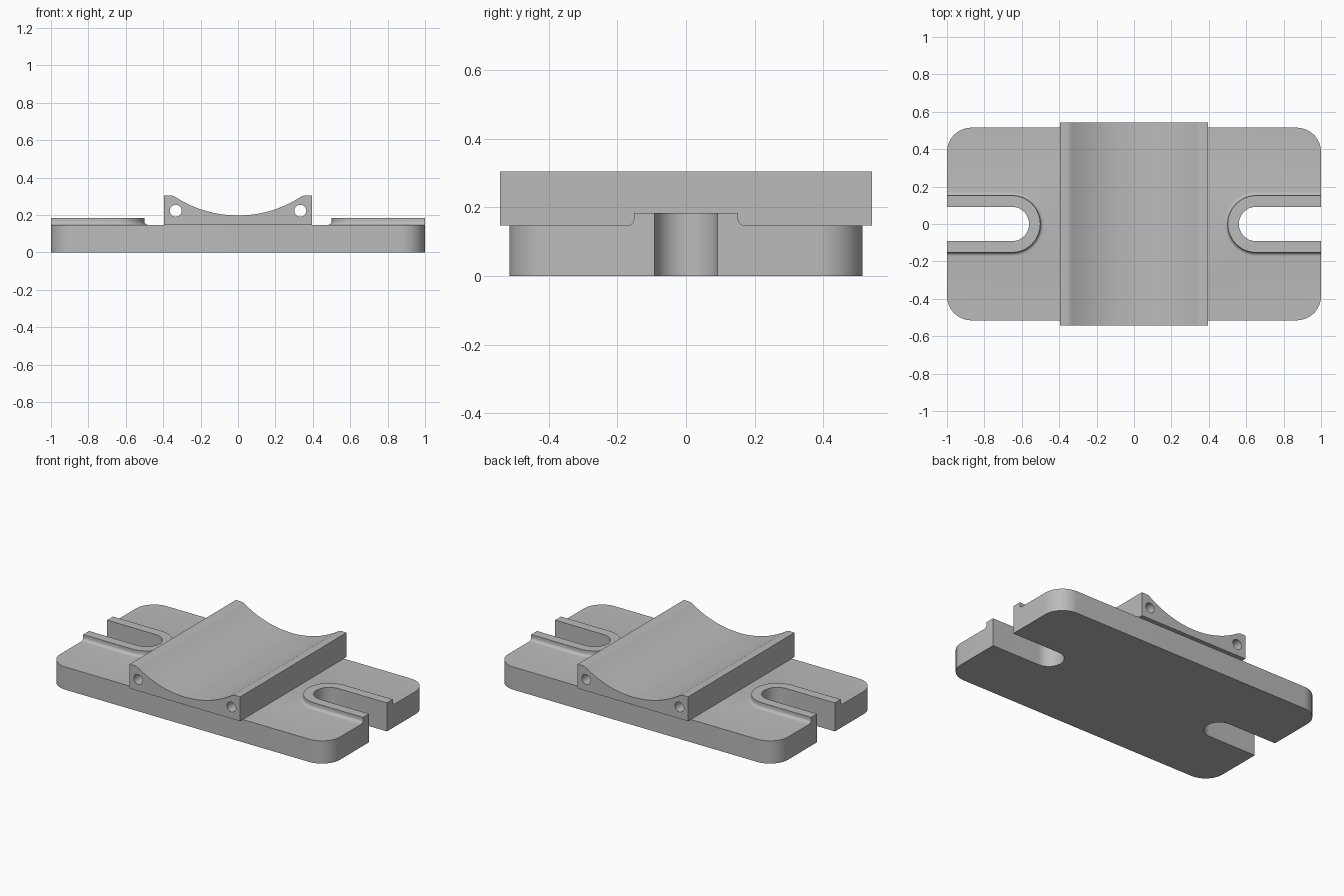
import bpy, bmesh
from math import sin, cos, pi, sqrt

if "Cube" in bpy.data.objects:
    bpy.data.objects.remove(bpy.data.objects["Cube"])

metal = bpy.data.materials.new("plain grey metal")
metal.use_nodes = True
GREY = (0.5, 0.5, 0.5, 1)
metal.diffuse_color = GREY
metal.node_tree.nodes["Principled BSDF"].inputs["Base Color"].default_value = GREY


def arc(cx, cy, r, start, end, n):
    """Points on a circular arc, angles in multiples of pi."""
    angles = [pi * (start + (end - start) * i / n) for i in range(n + 1)]
    return [(cx + r * cos(a), cy + r * sin(a)) for a in angles]


def finish(bm, name):
    bmesh.ops.recalc_face_normals(bm, faces=bm.faces)
    mesh = bpy.data.meshes.new(name)
    bm.to_mesh(mesh)
    bm.free()
    mesh.materials.append(metal)
    obj = bpy.data.objects.new(name, mesh)
    bpy.context.collection.objects.link(obj)
    bpy.ops.object.select_all(action='DESELECT')
    obj.select_set(True)
    bpy.context.view_layer.objects.active = obj
    bpy.ops.object.shade_smooth_by_angle(angle=pi / 6)
    return obj


# Slotted base plate: one quarter, mirrored in x and y
BASE_Y, BASE_TOP, RIM_TOP = 0.515, 0.147, 0.184
SLOT_X, SLOT_R, RIM_R, FILLET = 0.653, 0.092, 0.152, 0.02
CORNER = 0.13

bm = bmesh.new()


def verts(points, z):
    return [bm.verts.new((x, y, z)) for x, y in points]


# Slot wall, raised rim and the fillet at the rim's foot, as (radius, z)
section = [(SLOT_R, 0), (SLOT_R, RIM_TOP), (RIM_R, RIM_TOP)]
section += arc(RIM_R + FILLET, BASE_TOP + FILLET, FILLET, 1, 1.5, 6)
rings = [verts(arc(SLOT_X, 0, r, 1, 0.5, 16) + [(1, r)], z) for r, z in section]
for a, b in zip(rings, rings[1:]):
    for i in range(len(a) - 1):
        bm.faces.new((a[i], a[i + 1], b[i + 1], b[i]))

# Outer wall with the rounded corner, then bottom, top and end faces
outline = arc(1 - CORNER, BASE_Y - CORNER, CORNER, 0, 0.5, 12) + [(0, BASE_Y)]
low, high = verts(outline, 0), verts(outline, BASE_TOP)
for i in range(len(low) - 1):
    bm.faces.new((low[i], low[i + 1], high[i + 1], high[i]))
for ring, edge, z in ((rings[0], low, 0), (rings[-1], high, BASE_TOP)):
    bm.faces.new(verts([(0, 0)], z) + ring + edge)
bm.faces.new([r[-1] for r in rings] + [high[0], low[0]])

base = finish(bm, "slotted_base")
mirror = base.modifiers.new("Mirror", 'MIRROR')
mirror.use_axis = (True, True, False)

# Cradle: block with a hollow top and two through holes, extruded along y
HALF_X, HALF_Y, TOP, DIP, HOLLOW_R = 0.395, 0.543, 0.304, 0.197, 0.614
hollow = []
for i in range(-24, 25):
    x = 0.33 * i / 24
    hollow.append((x, DIP + HOLLOW_R - sqrt(HOLLOW_R ** 2 - x * x)))
lip = [(0.338, 0.298), (0.347, 0.302), (0.358, TOP), (HALF_X, TOP), (HALF_X, BASE_TOP)]
profile = [(-x, z) for x, z in reversed(lip)] + hollow + lip

bm = bmesh.new()
loops = [profile] + [arc(s * 0.333, 0.222, 0.032, 0, 2, 24)[:-1] for s in (-1, 1)]
for loop in loops:
    ring = [bm.verts.new((x, -HALF_Y, z)) for x, z in loop]
    for i, v in enumerate(ring):
        bm.edges.new((v, ring[i - 1]))
bmesh.ops.triangle_fill(bm, edges=bm.edges[:], use_beauty=True, normal=(0, -1, 0))
ext = bmesh.ops.extrude_face_region(bm, geom=bm.faces[:], use_keep_orig=True)
moved = [g for g in ext["geom"] if isinstance(g, bmesh.types.BMVert)]
bmesh.ops.translate(bm, verts=moved, vec=(0, 2 * HALF_Y, 0))
finish(bm, "cradle")
